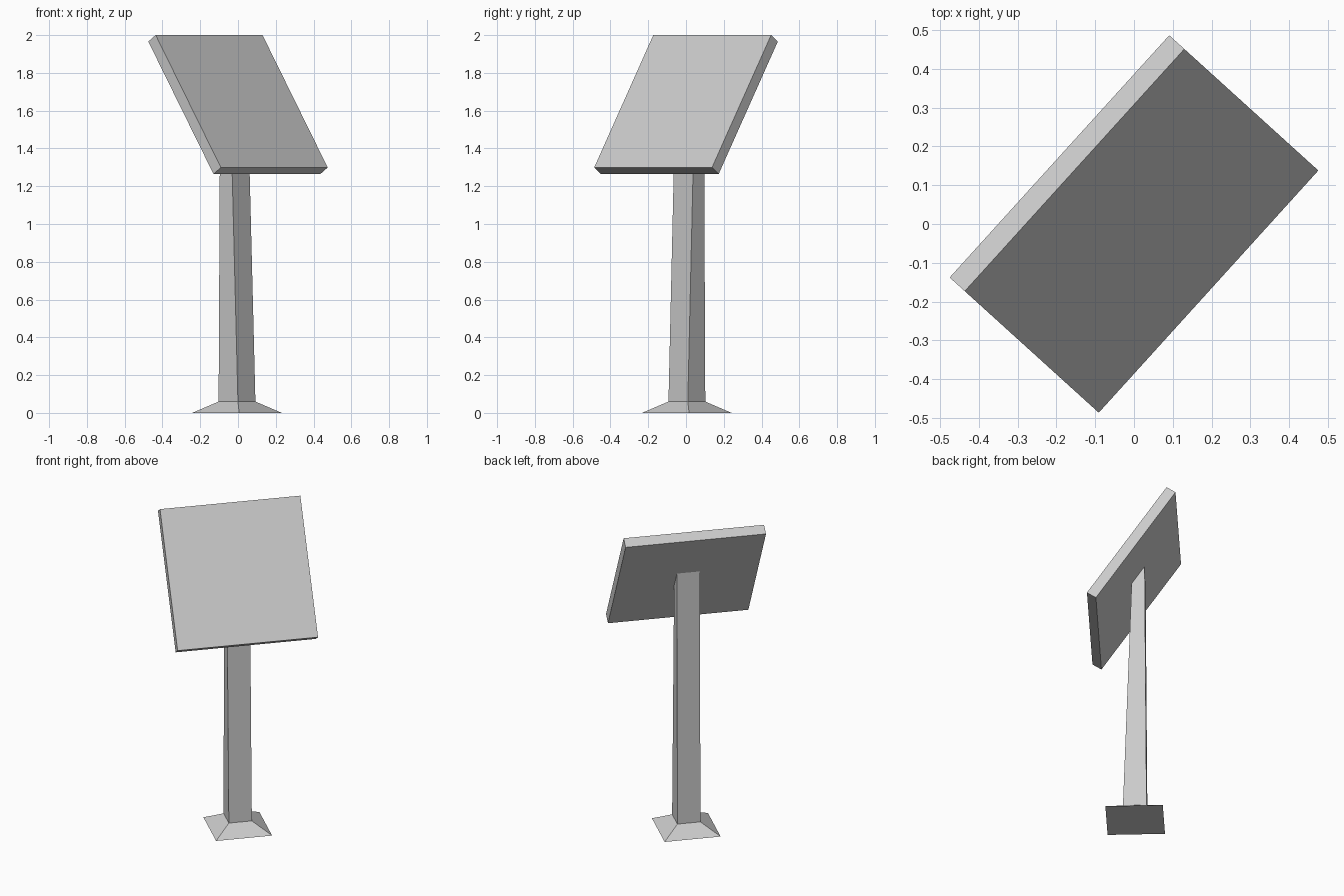
import bpy, bmesh
from math import radians
from mathutils import Matrix

if "Cube" in bpy.data.objects:
    bpy.data.objects.remove(bpy.data.objects["Cube"])

TURN = Matrix.Rotation(radians(47.8), 4, 'Z')   # whole sign is turned about z


def finish(bm, name):
    bm.transform(TURN)
    bmesh.ops.recalc_face_normals(bm, faces=bm.faces[:])
    mesh = bpy.data.meshes.new(name)
    bm.to_mesh(mesh)
    bm.free()
    obj = bpy.data.objects.new(name, mesh)
    bpy.context.collection.objects.link(obj)
    return obj


def loft(name, bottom, top):
    """Four-sided solid; each end is (half width, front (y, z), back (y, z))."""
    bm = bmesh.new()
    rings = []
    for w, (fy, fz), (by, bz) in (bottom, top):
        rings.append([bm.verts.new(p) for p in
                      ((-w, fy, fz), (w, fy, fz), (w, by, bz), (-w, by, bz))])
    lo, hi = rings
    bm.faces.new(lo[::-1])
    bm.faces.new(hi)
    for i in range(4):
        j = (i + 1) % 4
        bm.faces.new((lo[i], lo[j], hi[j], hi[i]))
    return finish(bm, name)


# Sloped foot
loft("base", (0.168, (-0.161, 0), (0.175, 0)),
     (0.069, (-0.062, 0.06), (0.076, 0.06)))

# Tapered post, cut at the slope of the panel
loft("post", (0.069, (-0.062, 0.06), (0.076, 0.06)),
     (0.069, (-0.011, 1.558), (0.065, 1.672)))

# Tilted square panel
bm = bmesh.new()
bmesh.ops.create_cube(bm, size=1, matrix=Matrix.Translation((0, 0, 1.6325))
                      @ Matrix.Rotation(radians(56.4), 4, 'X')
                      @ Matrix.Diagonal((0.842, 0.842, 0.063, 1)))
finish(bm, "panel")
